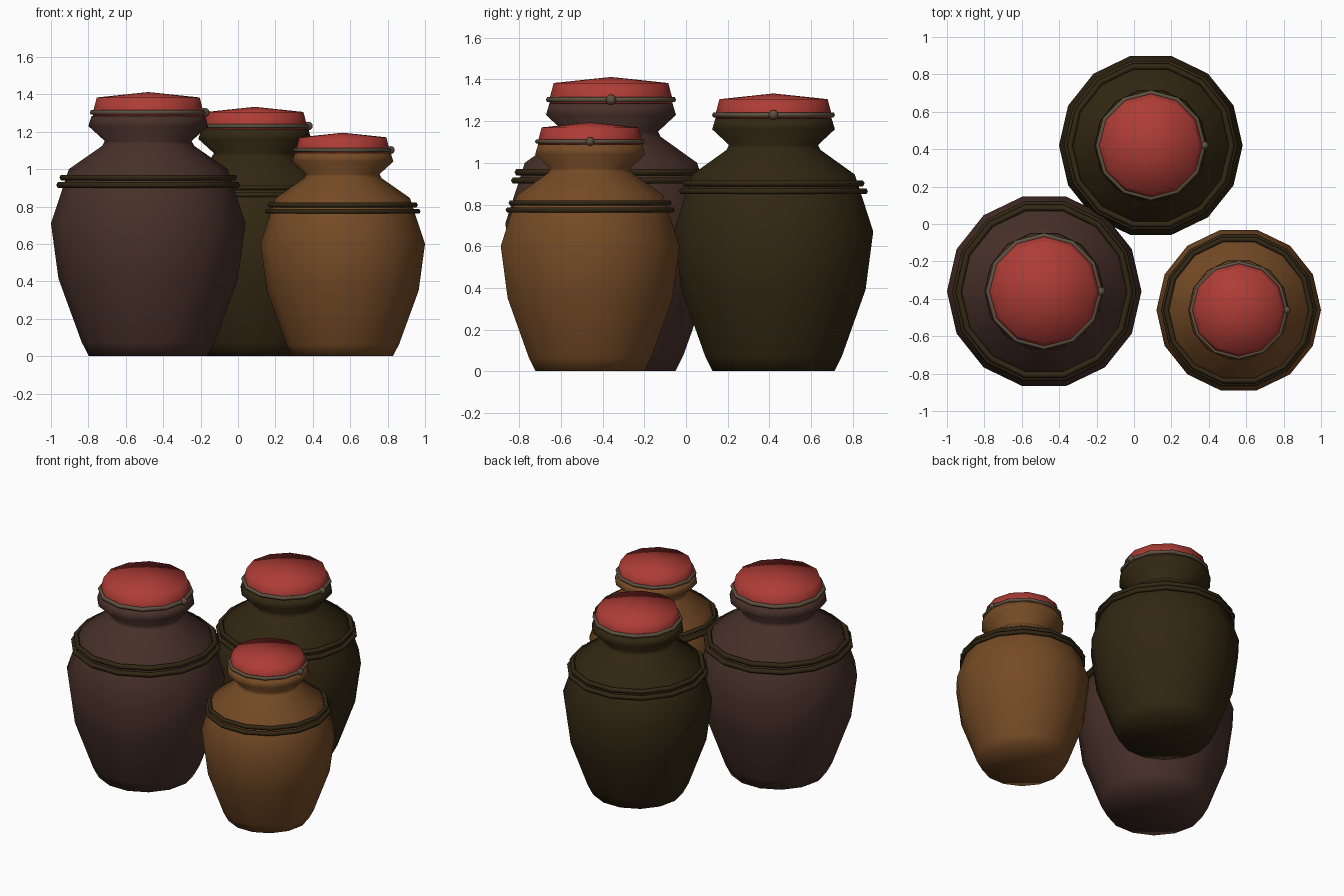
import bpy, math
from mathutils import Vector

if "Cube" in bpy.data.objects:
    bpy.data.objects.remove(bpy.data.objects["Cube"], do_unlink=True)


def material(name, colour):
    mat = bpy.data.materials.new(name)
    mat.use_nodes = True
    mat.diffuse_color = (*colour, 1)
    bsdf = next(n for n in mat.node_tree.nodes if n.type == 'BSDF_PRINCIPLED')
    bsdf.inputs["Base Color"].default_value = (*colour, 1)
    bsdf.inputs["Roughness"].default_value = 0.8
    return mat


cloth = material("red cloth", (0.42, 0.045, 0.036))
string = material("grey string", (0.11, 0.082, 0.05))
cord = material("dark cord", (0.032, 0.02, 0.007))
plum_clay = material("plum clay", (0.065, 0.030, 0.022))
olive_clay = material("olive clay", (0.032, 0.020, 0.006))
tan_clay = material("tan clay", (0.178, 0.070, 0.019))


def place(obj, name, mat, centre, scale):
    obj.name = name
    obj.location = centre
    obj.scale = (scale,) * 3
    obj.data.materials.clear()
    obj.data.materials.append(mat)
    for face in obj.data.polygons:
        face.use_smooth = True


def lathe(name, profile, sides, mat, centre, scale):
    """Turn a (radius, height) profile about z; radius 0 closes at a point."""
    verts, rings = [], []
    for r, z in profile:
        count = sides if r else 1
        rings.append([len(verts) + i % count for i in range(sides)])
        for i in range(count):
            a = math.tau * i / sides
            verts.append((r * math.cos(a), r * math.sin(a), z))
    faces = []
    for low, high in zip(rings, rings[1:]):
        for i in range(sides):
            j = (i + 1) % sides
            quad = [low[i], low[j], high[j], high[i]]
            faces.append(list(dict.fromkeys(quad)))
    mesh = bpy.data.meshes.new(name)
    mesh.from_pydata(verts, [], faces)
    obj = bpy.data.objects.new(name, mesh)
    bpy.context.collection.objects.link(obj)
    place(obj, name, mat, centre, scale)


def ring(name, radius, thickness, height, sides, mat, centre, scale):
    bpy.ops.mesh.primitive_torus_add(major_radius=radius, minor_radius=thickness,
                                     major_segments=sides, minor_segments=6)
    spot = Vector(centre) + Vector((0, 0, height * scale))
    place(bpy.context.object, name, mat, spot, scale)


BODY = [(0, 0), (0.317, 0), (0.356, 0.075), (0.48, 0.415), (0.52, 0.71),
        (0.424, 1.0), (0.245, 1.125), (0.232, 1.15), (0.32, 1.23),
        (0.303, 1.285), (0, 1.29)]
LID = [(0, 1.285), (0.296, 1.285), (0.293, 1.315), (0.275, 1.383), (0, 1.412)]


def jar(name, x, y, scale, clay):
    centre = (x, y, 0)
    # Clay body with flared lip, and the cloth cover on its mouth
    lathe(name + "_body", BODY, 14, clay, centre, scale)
    lathe(name + "_cloth_cover", LID, 12, cloth, centre, scale)
    # Two cords around the shoulder
    ring(name + "_upper_cord", 0.458, 0.017, 0.955, 14, cord, centre, scale)
    ring(name + "_lower_cord", 0.475, 0.017, 0.915, 14, cord, centre, scale)
    # String that ties the cover, with its knot
    ring(name + "_cover_string", 0.299, 0.014, 1.303, 12, string, centre, scale)
    bpy.ops.mesh.primitive_uv_sphere_add(segments=8, ring_count=6, radius=0.025)
    knot = Vector(centre) + Vector((0.303, 0, 1.303)) * scale
    place(bpy.context.object, name + "_string_knot", string, knot, scale)


jar("large_jar", -0.48, -0.36, 1.0, plum_clay)
jar("middle_jar", 0.09, 0.42, 0.944, olive_clay)
jar("small_jar", 0.56, -0.46, 0.846, tan_clay)
